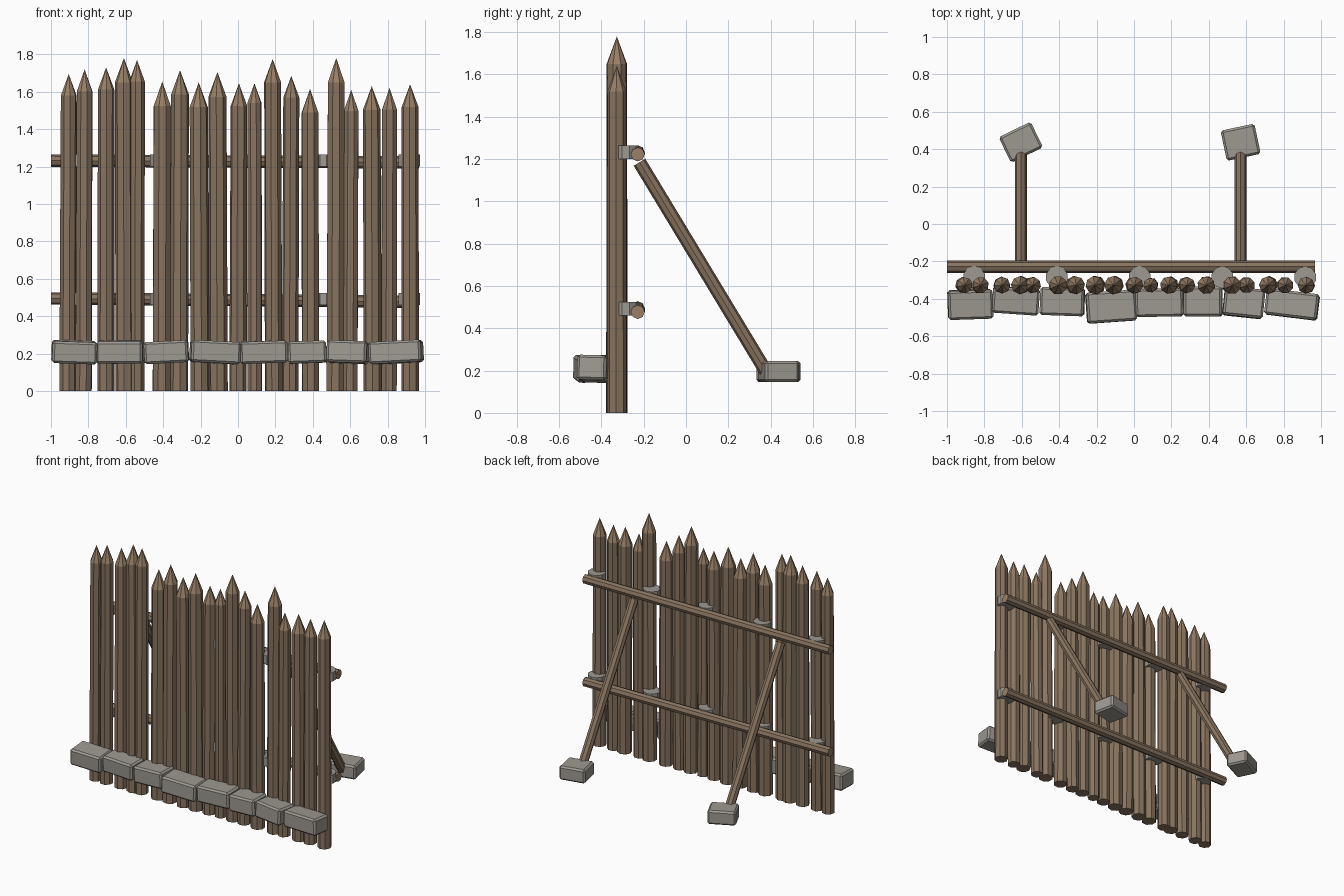
import bpy, bmesh, math, random
from mathutils import Vector, Matrix

random.seed(4)
if "Cube" in bpy.data.objects:
    bpy.data.objects.remove(bpy.data.objects["Cube"], do_unlink=True)


def material(name, rgb):
    m = bpy.data.materials.new(name)
    m.use_nodes = True
    m.diffuse_color = (*rgb, 1)
    m.node_tree.nodes["Principled BSDF"].inputs["Base Color"].default_value = (*rgb, 1)
    return m


bark = material("weathered wood", (0.25, 0.175, 0.115))
cut = material("cut wood", (0.32, 0.215, 0.135))
stone = material("grey stone", (0.34, 0.32, 0.285))


def finish(name, bm, mats):
    mesh = bpy.data.meshes.new(name)
    bmesh.ops.recalc_face_normals(bm, faces=bm.faces[:])
    bm.to_mesh(mesh)
    bm.free()
    for m in mats:
        mesh.materials.append(m)
    obj = bpy.data.objects.new(name, mesh)
    bpy.context.collection.objects.link(obj)
    return obj


def log(name, start, end, radius, sides=8, mats=(bark, cut)):
    """Straight faceted log whose end caps show cut wood."""
    start, end = Vector(start), Vector(end)
    axis = end - start
    turn = axis.to_track_quat('Z', 'Y').to_matrix().to_4x4()
    bm = bmesh.new()
    bmesh.ops.create_cone(bm, cap_ends=True, segments=sides, radius1=radius,
                          radius2=radius, depth=axis.length,
                          matrix=Matrix.Translation((start + end) / 2) @ turn)
    if len(mats) > 1:
        for f in bm.faces:
            f.material_index = int(len(f.verts) > 4)
    return finish(name, bm, mats)


def stake(name, x, y, height, radius):
    """Upright log with a sharpened point."""
    bm = bmesh.new()
    spin = random.uniform(0, math.pi / 4)
    lean = random.uniform(-0.008, 0.008)
    shoulder = height - 2.7 * radius
    rings = []
    for z, r, dx in ((0, radius * 1.04, lean), (shoulder, radius, 0)):
        rings.append([bm.verts.new((x + dx + r * math.cos(spin + i * math.tau / 8),
                                    y + r * math.sin(spin + i * math.tau / 8), z))
                      for i in range(8)])
    tip = bm.verts.new((x, y, height))
    bm.faces.new(rings[0])
    for i in range(8):
        j = (i + 1) % 8
        bm.faces.new((rings[0][i], rings[0][j], rings[1][j], rings[1][i]))
        bm.faces.new((rings[1][i], rings[1][j], tip)).material_index = 1
    return finish(name, bm, (bark, cut))


def block(name, centre, size, yaw, roll=0, pitch=0):
    """Chamfered stone block."""
    bm = bmesh.new()
    bmesh.ops.create_cube(bm, size=1, matrix=Matrix.Diagonal((*size, 1)))
    bmesh.ops.bevel(bm, geom=bm.edges[:], offset=0.012, segments=1, affect='EDGES')
    obj = finish(name, bm, (stone,))
    obj.location = centre
    obj.rotation_euler = [math.radians(a) for a in (pitch, roll, yaw)]
    return obj


# Palisade stakes: x, tip height, radius
stakes = [(-.905, 1.695, .043), (-.82, 1.72, .044), (-.705, 1.73, .044),
          (-.61, 1.78, .048), (-.54, 1.77, .043), (-.405, 1.655, .049),
          (-.31, 1.715, .048), (-.21, 1.65, .049), (-.11, 1.705, .049),
          (.005, 1.645, .045), (.088, 1.645, .039), (.185, 1.775, .046),
          (.285, 1.685, .043), (.385, 1.615, .047), (.525, 1.78, .048),
          (.605, 1.61, .042), (.715, 1.63, .047), (.81, 1.62, .043),
          (.92, 1.64, .045)]
for n, (x, h, r) in enumerate(stakes, 1):
    stake(f"stake_{n}", x, -.327, h, r)

# Rear rails, with stone collars between rail and stakes
for label, left, right, level in (("lower", .495, .477, .493), ("upper", 1.232, 1.222, 1.233)):
    log(f"{label}_rail", (-1, -.228, left), (.968, -.228, right), .033)
    for n in range(5):
        x = -.855 + n * .4425
        log(f"{label}_collar_{n + 1}", (x, -.285, level - .032), (x, -.285, level + .032),
            .06, 10, (stone,))

# Slanted braces on footing stones
for side, x, yaw, size in (("right", -.605, 26, (.19, .152, .1)), ("left", .57, 12, (.185, .165, .1))):
    log(f"{side}_brace", (x, -.22, 1.185), (x, .382, .19), .032)
    block(f"{side}_footing", (x, .437, .195), size, yaw)

# Row of stones along the front: x, y, width, depth, yaw, roll
row = [(-.875, -.43, .24, .155, 2, 2), (-.632, -.41, .25, .14, -4, 0),
       (-.383, -.415, .235, .15, -2, -3), (-.122, -.442, .265, .165, 4, 3),
       (.137, -.42, .255, .15, 1, -2), (.37, -.415, .205, .16, 0, -2),
       (.587, -.42, .215, .155, -6, 2), (.845, -.43, .282, .14, -7, -3)]
for n, (x, y, w, d, yaw, roll) in enumerate(row, 1):
    block(f"front_stone_{n}", (x, y, .208), (w, d, .118), yaw, roll, random.uniform(-4, 4))
